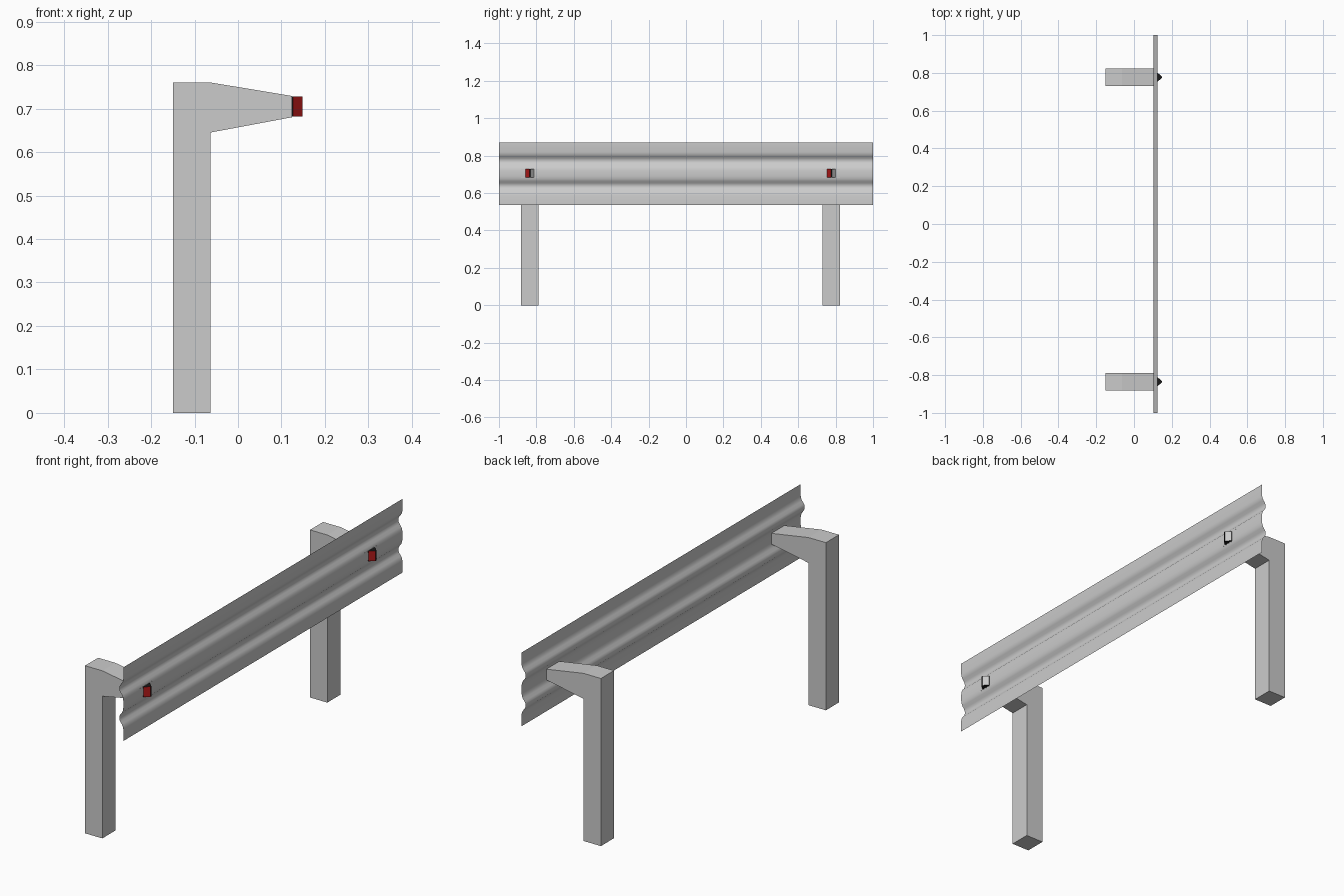
import bpy, math

if "Cube" in bpy.data.objects:
    bpy.data.objects.remove(bpy.data.objects["Cube"])


def make_object(name, verts, faces):
    mesh = bpy.data.meshes.new(name)
    mesh.from_pydata(verts, [], faces)
    mesh.update()
    obj = bpy.data.objects.new(name, mesh)
    bpy.context.collection.objects.link(obj)
    return obj


def material(name, color):
    mat = bpy.data.materials.new(name)
    mat.diffuse_color = color
    mat.use_nodes = True
    mat.node_tree.nodes["Principled BSDF"].inputs["Base Color"].default_value = mat.diffuse_color
    return mat


black = material("black_plastic", (0.01, 0.01, 0.01, 1))
red = material("red_reflector", (0.45, 0.01, 0.01, 1))
white = material("white_reflector", (0.6, 0.6, 0.6, 1))


def post(name, y, half=0.047):
    # upright and tapered arm share one side outline
    side = [(-0.15, 0), (-0.063, 0), (-0.063, 0.645), (0.124, 0.68),
            (0.124, 0.729), (-0.063, 0.76), (-0.15, 0.76)]
    n = len(side)
    verts = [(x, y + s * half, z) for s in (-1, 1) for x, z in side]
    lower, upper = [0, 1, 2, 6], [2, 3, 4, 5, 6]
    faces = [lower, upper] + [[i + n for i in reversed(f)] for f in (lower, upper)]
    faces += [(i, i + n, (i + 1) % n + n, (i + 1) % n) for i in range(n)]
    return make_object(name, verts, faces)


def reflector(name, y, z=0.705):
    # wedge body: flat back, thin base, blunt ridge pointing at the road
    h, w, t = 0.023, 0.022, 0.003
    plan = [(0.122, -w), (0.127, -w), (0.148, -t), (0.148, t), (0.127, w), (0.122, w)]
    n = len(plan)
    verts = [(x, y + dy, z + s * h) for s in (-1, 1) for x, dy in plan]
    faces = [list(range(n))[::-1], list(range(n, 2 * n))]
    faces += [(i, (i + 1) % n, (i + 1) % n + n, i + n) for i in range(n)]
    obj = make_object(name, verts, faces)
    for mat in (black, red, white):
        obj.data.materials.append(mat)
    obj.data.polygons[3].material_index = 1
    obj.data.polygons[5].material_index = 2
    return obj


# posts and reflectors
for label, y in (("front", -0.835), ("back", 0.777)):
    post(label + "_post", y)
    reflector(label + "_reflector", y)

# corrugated sheet rail, profile mirrored about its middle
half = [(0.125, 0.167), (0.125, 0.115), (0.122, 0.102), (0.117, 0.093),
        (0.109, 0.083), (0.1055, 0.075), (0.1045, 0.067), (0.1055, 0.059),
        (0.110, 0.050), (0.118, 0.040), (0.123, 0.029), (0.125, 0.014)]
profile = half + [(x, -d) for x, d in reversed(half)]
m = len(profile)
rail = make_object("guard_rail",
                   [(x, y, 0.704 + d) for y in (-1, 1) for x, d in profile],
                   [(i, i + 1, i + 1 + m, i + m)[::-1] for i in range(m - 1)])
bpy.context.view_layer.objects.active = rail
rail.select_set(True)
bpy.ops.object.shade_smooth_by_angle(angle=math.radians(40))
